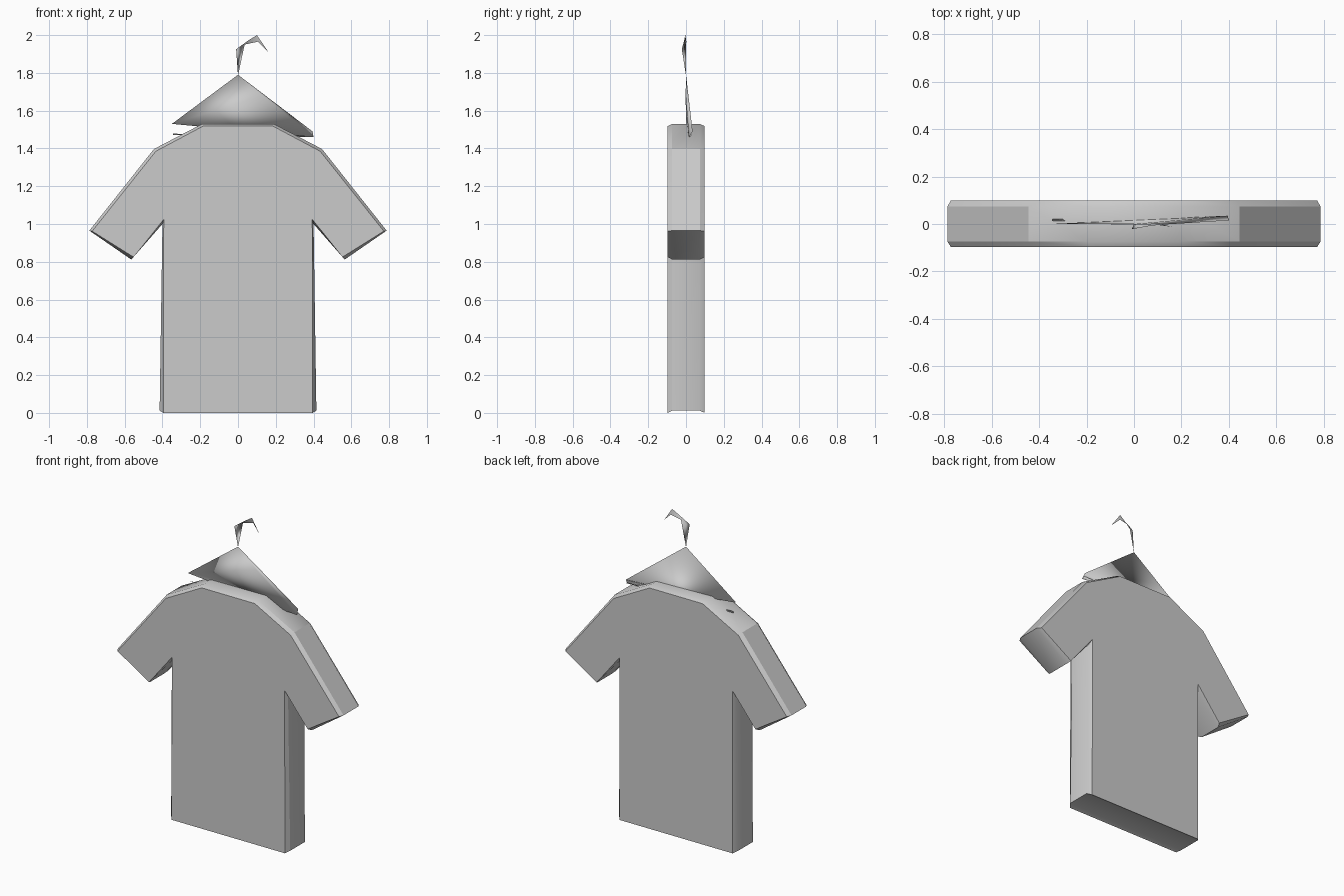
import bpy, bmesh, math

if "Cube" in bpy.data.objects:
    bpy.data.objects.remove(bpy.data.objects["Cube"])

grey = bpy.data.materials.new("light grey")
grey.diffuse_color = (0.6, 0.6, 0.6, 1)
grey.use_nodes = True
grey.node_tree.nodes["Principled BSDF"].inputs["Base Color"].default_value = grey.diffuse_color


def finish(name, bm, sharp_angle):
    """Turn a bmesh into a smooth shaded object with sharp edges above the angle."""
    bmesh.ops.recalc_face_normals(bm, faces=bm.faces[:])
    for f in bm.faces:
        f.smooth = True
    for e in bm.edges:
        if len(e.link_faces) == 2 and e.calc_face_angle(0) > sharp_angle:
            e.smooth = False
    mesh = bpy.data.meshes.new(name)
    bm.to_mesh(mesh)
    bm.free()
    mesh.materials.append(grey)
    obj = bpy.data.objects.new(name, mesh)
    bpy.context.collection.objects.link(obj)
    return obj


def mirrored(half):
    """Close a right-hand half outline by mirroring it in x."""
    return half + [(-x, z) for x, z in reversed(half)]


# Shirt: rim outline and slightly smaller face outline, hem to neck
rim = mirrored([(0.415, 0.012), (0.40, 1.00), (0.565, 0.812),
                (0.787, 0.965), (0.445, 1.397), (0.19, 1.53)])
face = mirrored([(0.395, 0.0), (0.393, 1.025), (0.553, 0.825),
                 (0.772, 0.962), (0.435, 1.385), (0.185, 1.518)])
bm = bmesh.new()
rings = []
for outline, y in ((face, -0.097), (rim, -0.073), (rim, 0.073), (face, 0.099)):
    rings.append([bm.verts.new((x, y, z)) for x, z in outline])
n = len(rim)
for a, b in zip(rings, rings[1:]):
    for i in range(n):
        j = (i + 1) % n
        bm.faces.new((a[i], a[j], b[j], b[i]))
bm.faces.new(rings[0])
bm.faces.new(rings[-1][::-1])
# The seams between shoulders and sleeves stay crisp
bm.normal_update()
for e in bm.edges:
    if all(abs(abs(v.co.x) - 0.445) < 0.001 for v in e.verts):
        e.smooth = False
finish("shirt", bm, math.radians(29))


def thin_solid(name, points, faces):
    """Thin folded solid whose front and back share smooth corners."""
    bm = bmesh.new()
    v = [bm.verts.new(p) for p in points]
    for f in faces:
        bm.faces.new([v[i] for i in f])
    finish(name, bm, math.pi)


# Hanger body: folded triangle, front split along a crease
thin_solid("hanger_body",
           [(0, 0.0, 1.79), (-0.35, 0.0, 1.53), (0.13, -0.002, 1.68),
            (0.40, 0.015, 1.46), (0.395, 0.035, 1.49)],
           [(0, 1, 2), (2, 1, 3), (0, 2, 4), (2, 3, 4), (0, 4, 1), (1, 4, 3)])

# Hanger lower bar, mostly inside the shirt
thin_solid("hanger_bar",
           [(-0.345, 0.012, 1.478), (-0.345, 0.02, 1.472),
            (0.40, 0.02, 1.46), (0.395, 0.03, 1.472)],
           [(0, 1, 2), (0, 2, 3), (0, 3, 1), (1, 3, 2)])

# Hook: stem, bend and tip as tapering slivers
thin_solid("hanger_hook",
           [(0, 0.0, 1.785), (-0.01, -0.022, 1.925), (0.035, 0.0, 1.95),
            (0.01, 0.0, 1.93), (0.10, -0.004, 2.0), (0.105, 0.002, 1.965),
            (0.16, -0.012, 1.912), (0.055, -0.01, 1.972)],
           [(0, 1, 2), (0, 2, 3), (0, 3, 1), (1, 7, 2), (1, 3, 7), (3, 2, 7),
            (7, 4, 5), (7, 5, 2), (4, 6, 5)])
